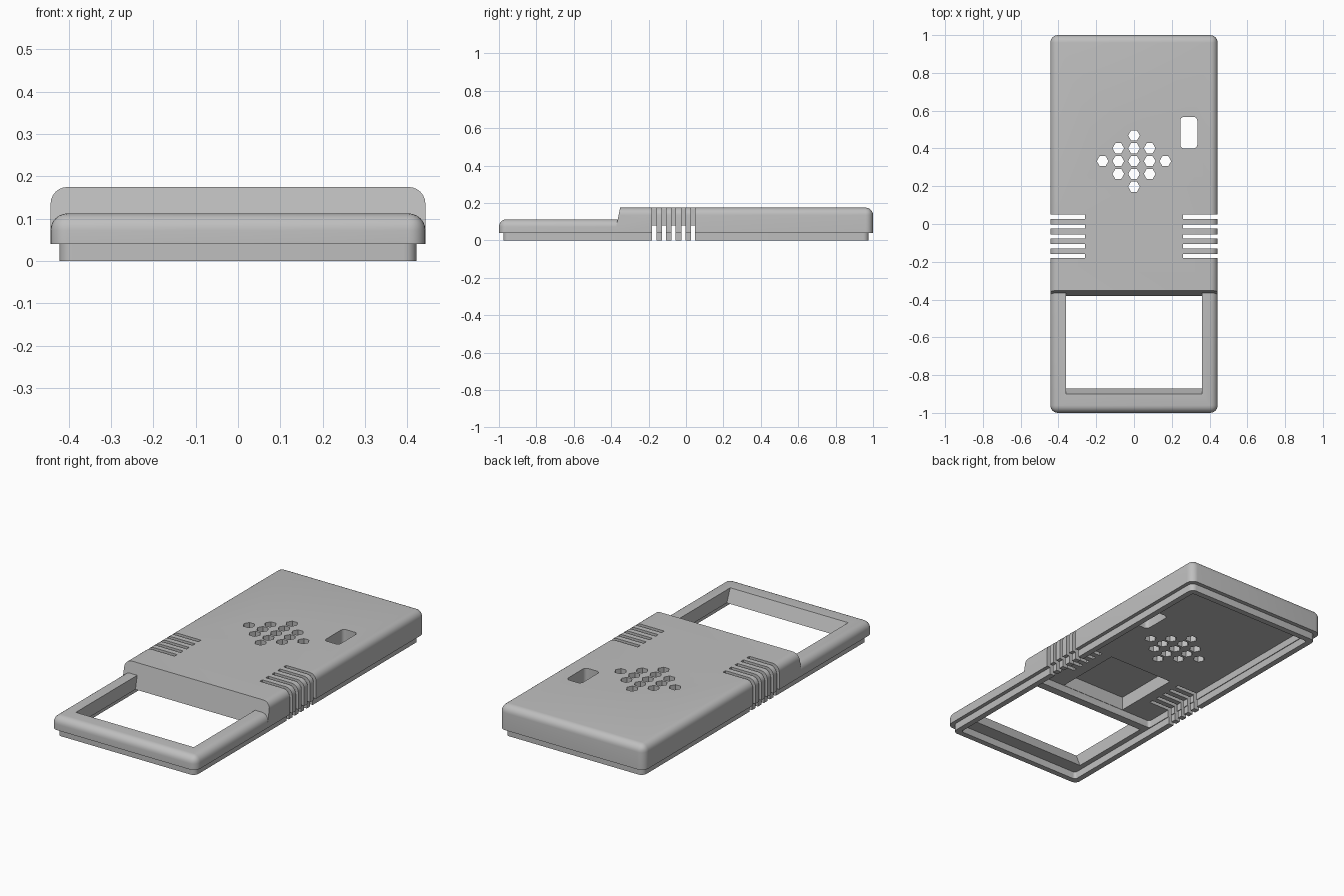
import bpy, bmesh, math
from mathutils import Vector

if "Cube" in bpy.data.objects:
    bpy.data.objects.remove(bpy.data.objects["Cube"], do_unlink=True)

grey = bpy.data.materials.new("case grey")
grey.use_nodes = True
colour = (0.52, 0.52, 0.52, 1)
grey.diffuse_color = colour
grey.node_tree.nodes["Principled BSDF"].inputs["Base Color"].default_value = colour


def prism(name, outline, axis, lo, hi, round_rule=None, radius=0.0, segments=6):
    """Extrude an outline along x or z, rounding the edges that the rule picks."""
    bm = bmesh.new()
    place = (lambda p, t: (t, *p)) if axis == "x" else (lambda p, t: (*p, t))
    face = bm.faces.new([bm.verts.new(place(p, lo)) for p in outline])
    grown = bmesh.ops.extrude_face_region(bm, geom=[face])["geom"]
    shift = Vector(place((0, 0), hi - lo))
    bmesh.ops.translate(bm, vec=shift, verts=[g for g in grown if isinstance(g, bmesh.types.BMVert)])
    bmesh.ops.recalc_face_normals(bm, faces=bm.faces)
    if round_rule:
        picked = [e for e in bm.edges if round_rule(e.verts[0].co, e.verts[1].co)]
        bmesh.ops.bevel(bm, geom=picked, offset=radius, segments=segments,
                        profile=0.5, affect="EDGES", clamp_overlap=True)
    mesh = bpy.data.meshes.new(name)
    bm.to_mesh(mesh)
    bm.free()
    mesh.materials.append(grey)
    ob = bpy.data.objects.new(name, mesh)
    bpy.context.collection.objects.link(ob)
    return ob


def box(name, x0, x1, y0, y1, z0, z1, **kw):
    return prism(name, [(x0, y0), (x1, y0), (x1, y1), (x0, y1)], "z", z0, z1, **kw)


def combine(target, tool, operation):
    mod = target.modifiers.new(operation.lower(), "BOOLEAN")
    mod.object, mod.operation, mod.solver = tool, operation, "EXACT"
    bpy.context.view_layer.objects.active = target
    bpy.ops.object.modifier_apply(modifier=mod.name)
    bpy.data.objects.remove(tool, do_unlink=True)


def upright(a, b):
    return abs(a.z - b.z) > 0.01 and (a.xy - b.xy).length < 0.001


def rounded_end(top, end):
    """Pick the long top edges and the edges of one end, leaving the other end sharp."""
    def rule(a, b):
        on_top = min(a.z, b.z) > top - 0.001
        at_end = abs(a.y - end) < 0.001 and abs(b.y - end) < 0.001
        along = abs(a.y - b.y) > 0.1
        return (on_top and (along or at_end)) or (at_end and upright(a, b))
    return rule


# Tall rear case with a sloping front wall
case = prism("case_shell", [(-0.38, 0.04), (1, 0.04), (1, 0.175), (-0.352, 0.175)],
             "x", -0.443, 0.443, rounded_end(0.175, 1), 0.04)

# Low front frame around a window with a sloped front edge
frame = prism("front_frame", [(-1, 0.04), (-0.2, 0.04), (-0.2, 0.1125), (-1, 0.1125)],
              "x", -0.443, 0.443, rounded_end(0.1125, -1), 0.04)
combine(frame, prism("window", [(-0.912, 0.1415), (-0.858, 0.011), (-0.3, 0.011), (-0.3, 0.1415)],
                     "x", -0.36, 0.36), "DIFFERENCE")
combine(case, frame, "UNION")

# Inset lip around the bottom
lip = box("bottom_lip", -0.422, 0.422, -0.977, 0.977, 0, 0.06, round_rule=upright, radius=0.03)
combine(lip, box("lip_hollow", -0.39, 0.39, -0.945, 0.945, -0.1, 0.1,
                 round_rule=upright, radius=0.015), "DIFFERENCE")
combine(case, lip, "UNION")

# Hollow behind the window, with a deeper pocket in the middle
combine(case, box("rear_hollow", -0.386, 0.386, -0.335, 0.941, -0.1, 0.08,
                  round_rule=upright, radius=0.015), "DIFFERENCE")
combine(case, box("pocket", -0.2, 0.2, -0.333, 0.055, 0.03, 0.155), "DIFFERENCE")

# Grip slots
for side in (-1, 1):
    for i in range(5):
        y = -0.17 + 0.052 * i
        x0, x1 = sorted((side * 0.26, side * 0.5))
        combine(case, box("grip_slot", x0, x1, y - 0.011, y + 0.011, -0.1, 0.3), "DIFFERENCE")

# Diamond of six-sided speaker holes
hexagon = [(0.031 * math.cos(math.tau * k / 6), 0.031 * math.sin(math.tau * k / 6)) for k in range(6)]
for row in range(-2, 3):
    for col in range(-2, 3):
        if abs(row) + abs(col) <= 2:
            hole = [(x + 0.083 * col, y + 0.333 + 0.068 * row) for x, y in hexagon]
            combine(case, prism("speaker_hole", hole, "z", 0.03, 0.3), "DIFFERENCE")

# Rounded switch opening
combine(case, box("switch_opening", 0.245, 0.335, 0.4, 0.567, 0.03, 0.3,
                  round_rule=upright, radius=0.02, segments=4), "DIFFERENCE")

# Smooth rounded edges, sharp corners
bpy.ops.object.select_all(action="DESELECT")
case.select_set(True)
bpy.context.view_layer.objects.active = case
bpy.ops.object.shade_smooth_by_angle(angle=math.radians(30))
